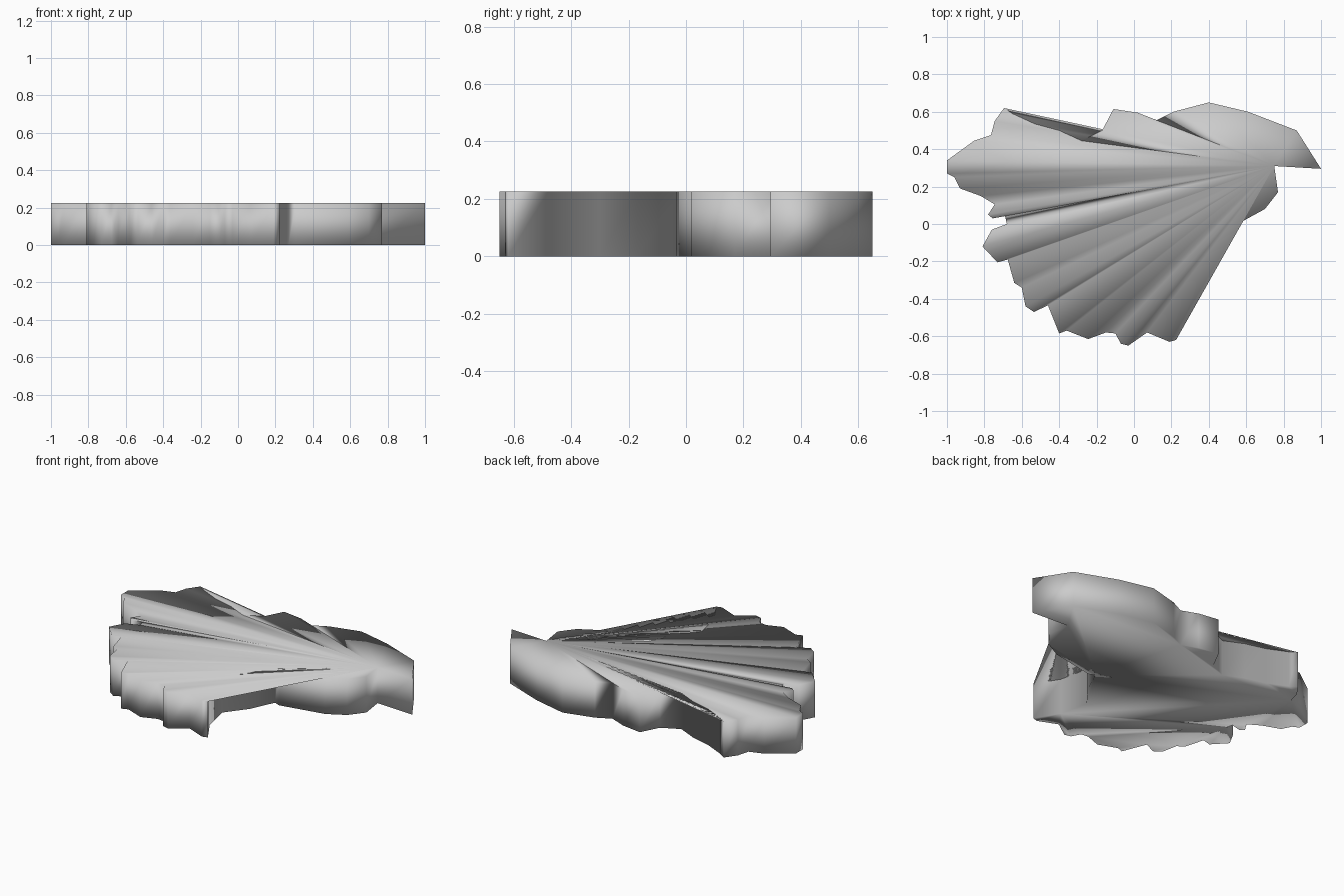
import bpy, bmesh

HEIGHT = 0.225

# plan outline, starting at the throat point from which the top face fans out
OUTLINE = [
    (0.75, 0.31),
    # head
    (1.0, 0.295), (0.87, 0.5), (0.61, 0.6), (0.4, 0.65), (0.21, 0.6),
    (0.12, 0.555), (0.02, 0.595), (-0.11, 0.615), (-0.17, 0.5),
    # upper feathers, folding back under the fan
    (-0.28, 0.445), (-0.4, 0.5), (-0.53, 0.535), (-0.65, 0.59),
    (-0.695, 0.62), (-0.745, 0.55), (-0.765, 0.475), (-0.855, 0.445), (-1.0, 0.34),
    (-1.0, 0.27), (-0.96, 0.25), (-0.93, 0.19), (-0.82, 0.15),
    (-0.745, 0.105), (-0.78, 0.05), (-0.755, 0.03), (-0.69, 0.045),
    (-0.68, 0.0), (-0.76, -0.03), (-0.81, -0.12), (-0.73, -0.205), (-0.675, -0.19),
    # lower feathers
    (-0.64, -0.315), (-0.6, -0.34), (-0.58, -0.44), (-0.535, -0.47),
    (-0.46, -0.435), (-0.4, -0.585), (-0.36, -0.57), (-0.245, -0.615),
    (-0.15, -0.58), (-0.1, -0.585), (-0.07, -0.64), (-0.03, -0.65),
    (0.07, -0.58), (0.19, -0.63), (0.225, -0.62),
    # hollow under the fan, then the neck
    (0.14, -0.48), (0.1, -0.3), (0.2, -0.17), (0.27, -0.02), (0.31, -0.035),
    (0.59, 0.02), (0.7, 0.08), (0.77, 0.17),
]

bm = bmesh.new()
low = [bm.verts.new((x, y, 0)) for x, y in OUTLINE]
high = [bm.verts.new((x, y, HEIGHT)) for x, y in OUTLINE]
n = len(OUTLINE)

# side walls, facing outwards
for i in range(n):
    j = (i + 1) % n
    bm.faces.new((low[i], low[j], high[j], high[i]))

# top fan and filled underside
for i in range(1, n - 1):
    bm.faces.new((high[0], high[i], high[i + 1]))
bm.faces.new(list(reversed(low)))

for f in bm.faces:
    f.smooth = True

mesh = bpy.data.meshes.new("feathered_plaque")
bm.to_mesh(mesh)
bm.free()
obj = bpy.data.objects.new("feathered_plaque", mesh)
bpy.context.collection.objects.link(obj)
